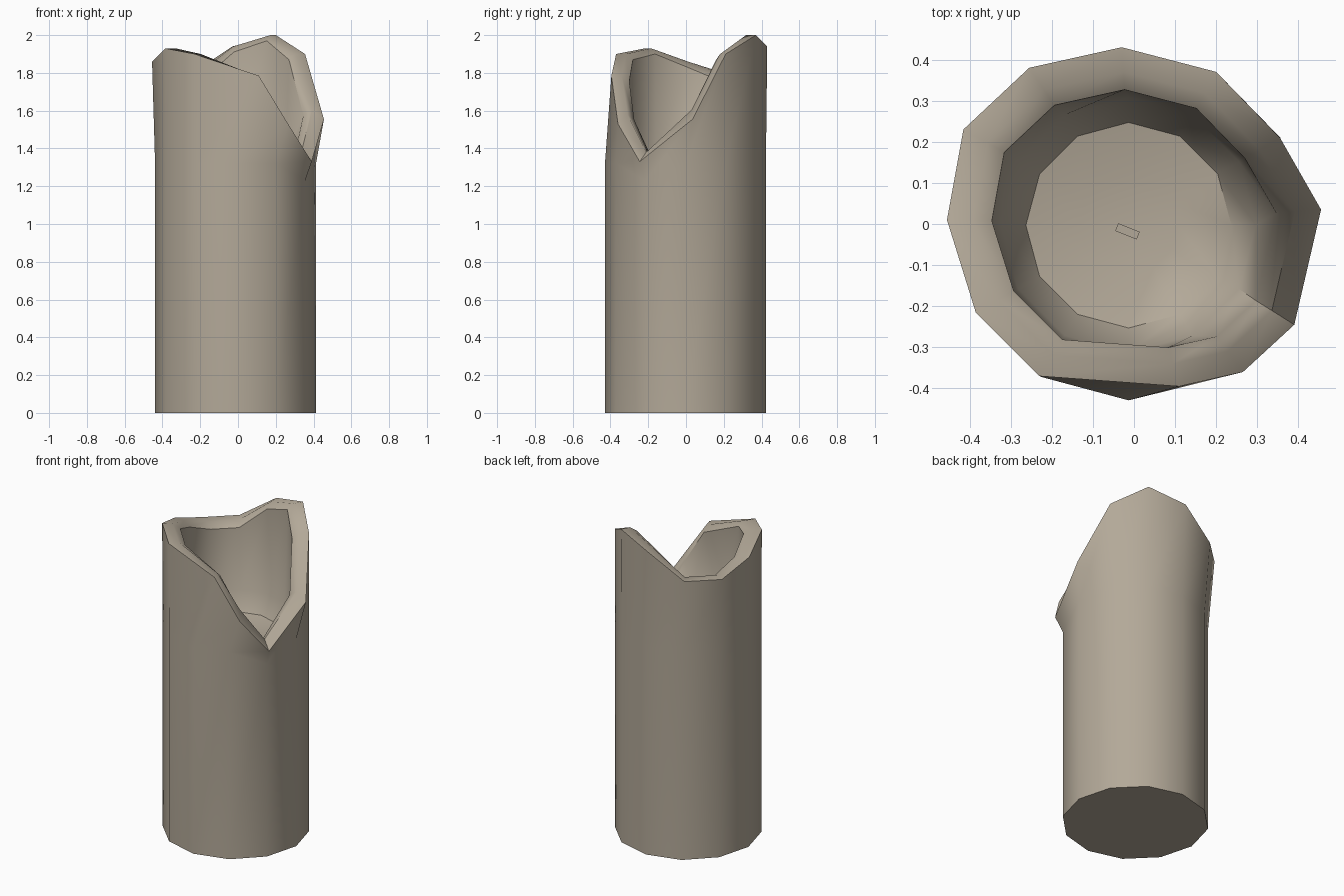
import bpy, bmesh, math
from mathutils import Vector, Matrix

if "Cube" in bpy.data.objects:
    bpy.data.objects.remove(bpy.data.objects["Cube"])

SIDES = 12
wood = bpy.data.materials.new("weathered_taupe")
wood.diffuse_color = (0.45, 0.395, 0.315, 1)
wood.use_nodes = True
wood.node_tree.nodes["Principled BSDF"].inputs["Base Color"].default_value = wood.diffuse_color

# jagged broken rim, one point per side, counter-clockwise from +x
RIM = [(0.455, 0.035, 1.555), (0.355, 0.21, 1.90), (0.20, 0.37, 2.0),
       (-0.03, 0.43, 1.94), (-0.255, 0.38, 1.79), (-0.415, 0.23, 1.79),
       (-0.455, 0.01, 1.86), (-0.385, -0.215, 1.93), (-0.23, -0.37, 1.90),
       (0.11, -0.395, 1.785), (0.265, -0.36, 1.53), (0.39, -0.245, 1.33)]


def circle(r, z):
    """Regular ring; z is a function of the side number."""
    return [(-0.013 + r * math.cos(math.tau * i / SIDES),
             -0.003 + r * math.sin(math.tau * i / SIDES), z(i)) for i in range(SIDES)]


def inset(s, drop):
    """Rim ring pulled inward; the low notch rises toward the inside."""
    return [(x * s, y * s, z + (0.05 if z < 1.6 else 0.0) - drop) for x, y, z in RIM]


def finish(bm, name):
    bmesh.ops.recalc_face_normals(bm, faces=bm.faces)
    me = bpy.data.meshes.new(name)
    bm.to_mesh(me)
    bm.free()
    me.materials.append(wood)
    ob = bpy.data.objects.new(name, me)
    bpy.context.collection.objects.link(ob)
    bpy.ops.object.select_all(action='DESELECT')
    ob.select_set(True)
    bpy.context.view_layer.objects.active = ob
    bpy.ops.object.shade_smooth_by_angle(angle=math.radians(50))
    return ob


# hollow trunk: outer wall, flared rim, inner wall and bowl floor
rings = [circle(0.426, lambda i: 0.0),
         circle(0.426, lambda i: min(1.32, RIM[i][2] - 0.10)),
         RIM,
         inset(0.86, 0.0),
         inset(0.76, 0.03),
         circle(0.31, lambda i: min(1.38, RIM[i][2] - 0.03)),
         circle(0.25, lambda i: 1.265),
         circle(0.12, lambda i: 1.24)]
bm = bmesh.new()
loops = [[bm.verts.new(p) for p in ring] for ring in rings]
for a, b in zip(loops, loops[1:]):
    for i in range(SIDES):
        j = (i + 1) % SIDES
        bm.faces.new((a[i], a[j], b[j], b[i]))
bm.faces.new(loops[0][::-1])
bm.faces.new(loops[-1])
finish(bm, "hollow_trunk")

# tiny splinter lying on the floor of the hollow
bm = bmesh.new()
bmesh.ops.create_cube(bm, size=1, matrix=Matrix.Translation((-0.016, -0.018, 1.245))
                      @ Matrix.Rotation(math.radians(-22), 4, 'Z')
                      @ Matrix.Diagonal((0.056, 0.02, 0.02, 1)))
finish(bm, "floor_splinter")
